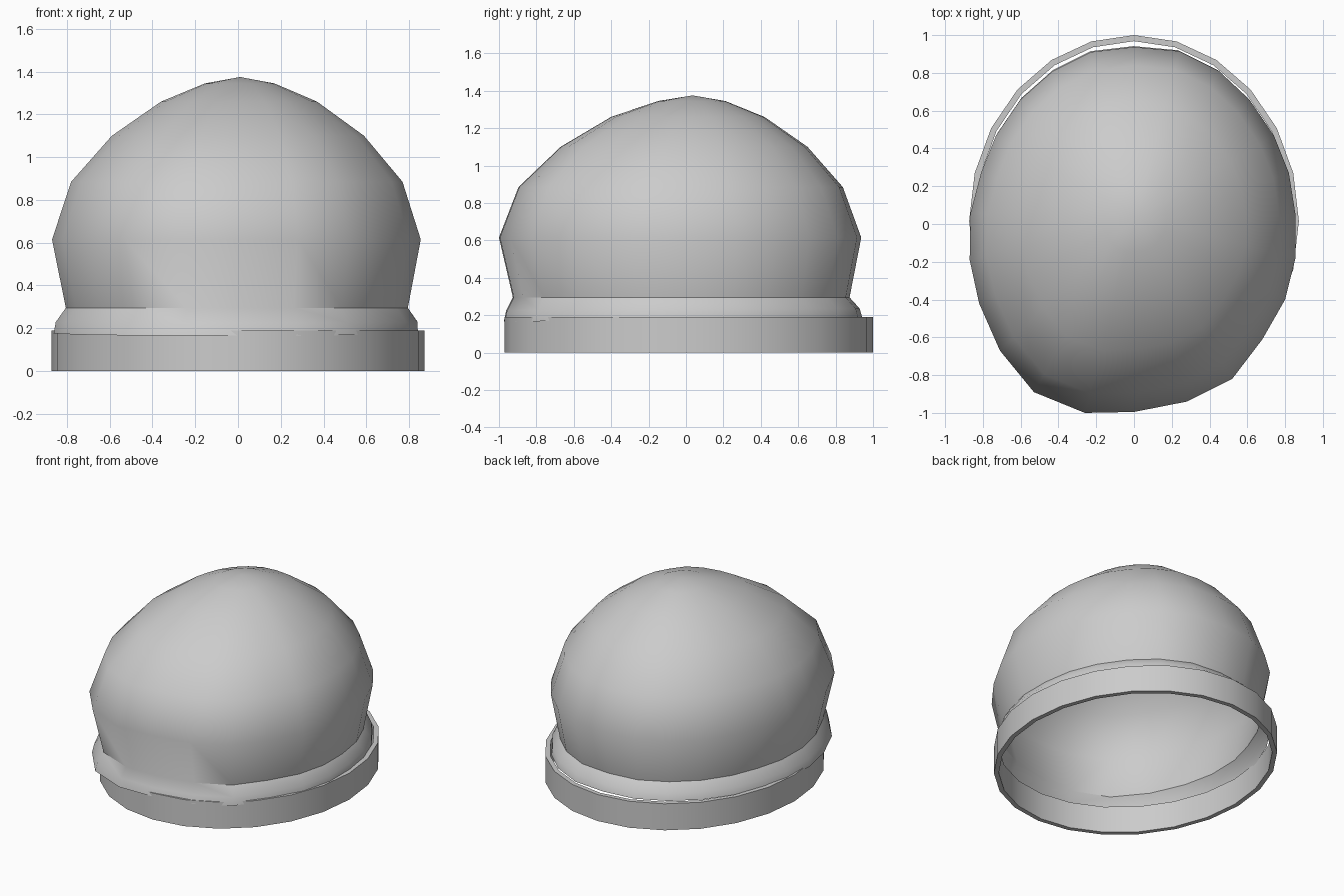
import bpy, bmesh, math

if "Cube" in bpy.data.objects:
    bpy.data.objects.remove(bpy.data.objects["Cube"])

grey = bpy.data.materials.new("plain_grey")
grey.diffuse_color = (0.6, 0.6, 0.6, 1)
grey.use_nodes = True
grey.node_tree.nodes["Principled BSDF"].inputs["Base Color"].default_value = grey.diffuse_color


def finish(bm, name, angle):
    bmesh.ops.recalc_face_normals(bm, faces=bm.faces)
    mesh = bpy.data.meshes.new(name)
    bm.to_mesh(mesh)
    bm.free()
    mesh.materials.append(grey)
    obj = bpy.data.objects.new(name, mesh)
    bpy.context.collection.objects.link(obj)
    bpy.ops.object.select_all(action='DESELECT')
    obj.select_set(True)
    bpy.context.view_layer.objects.active = obj
    bpy.ops.object.shade_smooth_by_angle(angle=math.radians(angle))
    return obj


def bridge(bm, a, b):
    n = len(a)
    for i in range(n):
        j = (i + 1) % n
        bm.faces.new((a[i], a[j], b[j], b[i]))


# Dome: slightly uneven oval outline, clockwise from the back
outline = [(0, .937), (.24, .915), (.45, .81), (.61, .66), (.74, .47), (.82, .27),
           (.855, .05), (.855, -.18), (.80, -.40), (.68, -.61), (.52, -.82), (.28, -.94),
           (0, -.995), (-.26, -1.0), (-.53, -.89), (-.71, -.67), (-.82, -.42), (-.87, -.19),
           (-.865, .06), (-.81, .27), (-.73, .47), (-.60, .66), (-.43, .81), (-.23, .91)]
CX, CY, HX, HY = -.007, -.031, .8625, .9685

# Levels: height, half width, half depth, centre x, centre y, tilt of the level
levels = [(.178, .852, .958, -.010, -.016, .013),
          (.230, .846, .945, -.006, -.016, .006),
          (.295, .800, .900, -.005, -.025, 0),
          (.615, HX, HY, CX, CY, 0),
          (.885, .775, .867, -.005, -.028, 0),
          (1.10, .590, .660, 0, -.010, 0),
          (1.26, .365, .410, .005, .010, 0),
          (1.345, .163, .180, .008, .030, 0)]
bm = bmesh.new()
rings = []
for z, hx, hy, cx, cy, tilt in levels:
    rings.append([bm.verts.new((cx + (x - CX) * hx / HX, cy + (y - CY) * hy / HY, z + tilt * y))
                  for x, y in outline])
for lower, upper in zip(rings, rings[1:]):
    bridge(bm, lower, upper)
tip = bm.verts.new((.01, .035, 1.375))
for i in range(24):
    bm.faces.new((rings[-1][i], rings[-1][(i + 1) % 24], tip))
finish(bm, "dome", 40)

# Base band: thin oval collar, open in the middle
bm = bmesh.new()
loops = []
for inset, z in ((0, 0), (0, .19), (.032, .19), (.032, 0)):
    loops.append([bm.verts.new(((.873 - inset) * math.sin(t), .015 + (.985 - inset) * math.cos(t), z))
                  for t in (math.tau * i / 24 for i in range(24))])
for k in range(4):
    bridge(bm, loops[k], loops[(k + 1) % 4])
finish(bm, "base_band", 40)
